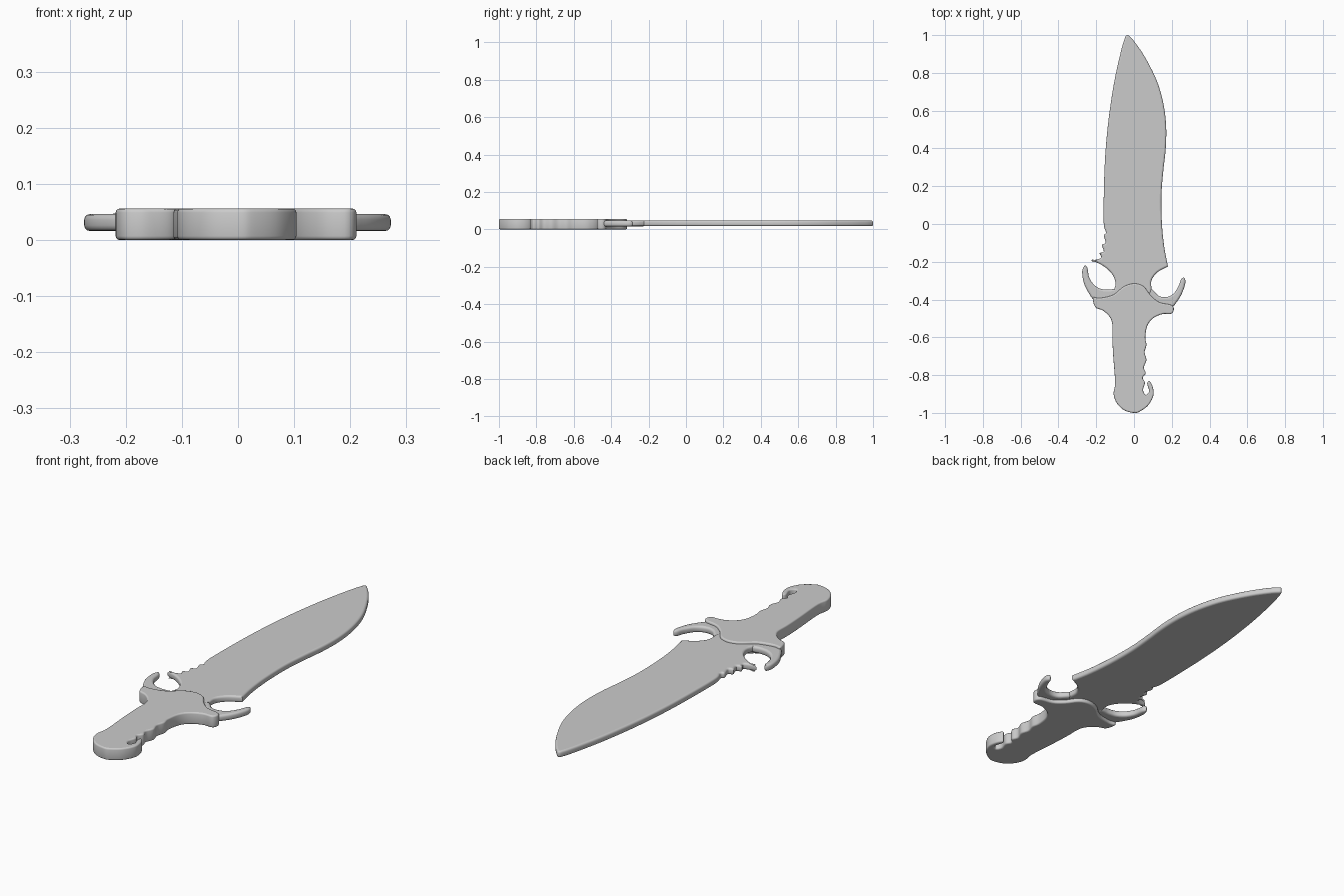
import bpy
import math
from mathutils import Vector

cube = bpy.data.objects.get("Cube")
if cube:
    bpy.data.objects.remove(cube, do_unlink=True)

grey = bpy.data.materials.new("plain grey")
grey.use_nodes = True
COLOUR = (0.6, 0.6, 0.6, 1)
grey.diffuse_color = COLOUR
grey.node_tree.nodes["Principled BSDF"].inputs["Base Color"].default_value = COLOUR


def smooth_outline(points, steps=5):
    """Closed Catmull-Rom loop; a point given twice becomes a sharp corner."""
    pts = [Vector(p) for p in points]
    n, out = len(pts), []
    for i in range(n):
        a, b, c, d = (pts[(i + k) % n] for k in (-1, 0, 1, 2))
        if (b - c).length < 1e-6:
            continue
        for s in range(steps):
            t = s / steps
            out.append(0.5 * (2 * b + (c - a) * t + (2 * a - 5 * b + 4 * c - d) * t**2
                              + (3 * b - a - 3 * c + d) * t**3))
    return out


def plate(name, points, z0, z1, rim):
    """Filled outline from z0 to z1 with a rounded rim."""
    outline = smooth_outline(points)
    curve = bpy.data.curves.new(name, "CURVE")
    curve.dimensions = "2D"
    curve.fill_mode = "BOTH"
    curve.extrude = (z1 - z0) / 2 - rim
    curve.bevel_depth = rim
    curve.bevel_resolution = 2
    curve.offset = -rim
    spline = curve.splines.new("POLY")
    spline.points.add(len(outline) - 1)
    for p, co in zip(spline.points, outline):
        p.co = (co.x, co.y, 0, 1)
    spline.use_cyclic_u = True
    obj = bpy.data.objects.new(name, curve)
    bpy.context.collection.objects.link(obj)
    obj.location.z = (z0 + z1) / 2
    bpy.ops.object.select_all(action="DESELECT")
    obj.select_set(True)
    bpy.context.view_layer.objects.active = obj
    bpy.ops.object.convert(target="MESH")
    obj = bpy.context.object
    obj.data.materials.clear()
    obj.data.materials.append(grey)
    bpy.ops.object.shade_smooth_by_angle(angle=math.radians(40))
    return obj


# Blade: curved belly, straight spine, notched teeth and a spur near the guard
belly = [(-0.035, 1.0), (-0.02, 0.99), (0.01, 0.955), (0.06, 0.88), (0.12, 0.76),
         (0.155, 0.64), (0.17, 0.52), (0.168, 0.40), (0.155, 0.28), (0.145, 0.15),
         (0.148, 0.0), (0.16, -0.12), (0.18, -0.225), (0.18, -0.225)]
root = [(0.125, -0.255), (0.092, -0.30), (0.09, -0.36), (0.05, -0.42), (-0.05, -0.42),
        (-0.11, -0.38), (-0.098, -0.32), (-0.11, -0.275), (-0.145, -0.235), (-0.19, -0.207)]
teeth = [(-0.23, -0.195), (-0.23, -0.195), (-0.175, -0.18), (-0.182, -0.155),
         (-0.16, -0.145), (-0.17, -0.11), (-0.15, -0.10), (-0.16, -0.06), (-0.148, -0.045)]
spine = [(-0.16, 0.0), (-0.16, 0.15), (-0.153, 0.35), (-0.135, 0.55), (-0.105, 0.75),
         (-0.07, 0.91), (-0.048, 0.985)]
plate("blade", belly + root + teeth + spine, 0.017, 0.047, 0.009)

# Curved horns rising from the guard
plate("right_horn", [(-0.26, -0.22), (-0.274, -0.25), (-0.266, -0.31), (-0.24, -0.365),
                     (-0.205, -0.41), (-0.15, -0.43), (-0.08, -0.42), (-0.09, -0.35),
                     (-0.14, -0.348), (-0.18, -0.342), (-0.215, -0.318), (-0.238, -0.28),
                     (-0.246, -0.235)], 0.016, 0.046, 0.01)
plate("left_horn", [(0.265, -0.285), (0.272, -0.31), (0.255, -0.365), (0.225, -0.415),
                    (0.19, -0.45), (0.13, -0.45), (0.07, -0.40), (0.09, -0.345),
                    (0.13, -0.38), (0.17, -0.387), (0.208, -0.37), (0.235, -0.33),
                    (0.25, -0.292)], 0.016, 0.046, 0.01)

# Handle: arched guard, scalloped grip and hooked pommel
guard = [(-0.217, -0.39), (-0.18, -0.392), (-0.11, -0.375), (-0.055, -0.332), (0.0, -0.315),
         (0.05, -0.33), (0.09, -0.38), (0.135, -0.415), (0.195, -0.428), (0.211, -0.45),
         (0.197, -0.475), (0.15, -0.477)]
grip_edge = [(0.10, -0.50), (0.07, -0.54), (0.06, -0.60), (0.066, -0.64), (0.056, -0.68),
             (0.066, -0.72), (0.052, -0.76), (0.062, -0.79), (0.046, -0.815)]
hook = [(0.058, -0.84), (0.048, -0.88), (0.062, -0.905), (0.08, -0.885), (0.07, -0.845),
        (0.082, -0.832), (0.10, -0.865)]
pommel = [(0.102, -0.91), (0.075, -0.96), (0.03, -0.993), (0.0, -1.0), (-0.05, -0.987),
          (-0.09, -0.95), (-0.108, -0.90), (-0.10, -0.84)]
grip_back = [(-0.11, -0.70), (-0.115, -0.60), (-0.115, -0.53), (-0.13, -0.49),
             (-0.165, -0.458), (-0.205, -0.44)]
plate("handle", guard + grip_edge + hook + pommel + grip_back, 0.0, 0.056, 0.007)
